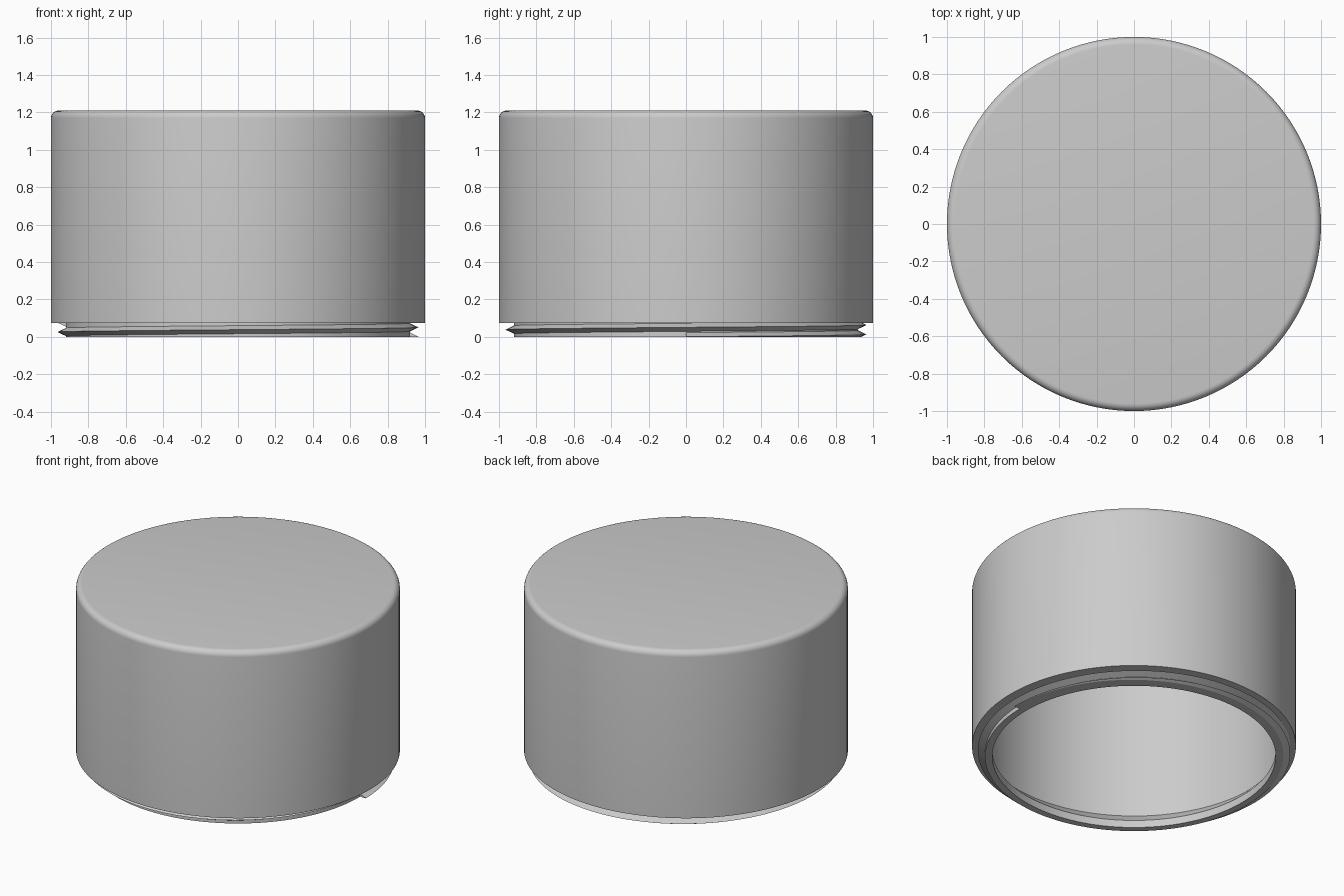
import bpy, bmesh, math
from mathutils import Vector

cube = bpy.data.objects.get("Cube")
if cube:
    bpy.data.objects.remove(cube, do_unlink=True)

SEGMENTS = 128

grey = bpy.data.materials.new("light_grey")
grey.use_nodes = True
grey.diffuse_color = (0.6, 0.6, 0.6, 1)
grey.node_tree.nodes["Principled BSDF"].inputs["Base Color"].default_value = (0.6, 0.6, 0.6, 1)


def finish(bm, name):
    bmesh.ops.recalc_face_normals(bm, faces=bm.faces)
    mesh = bpy.data.meshes.new(name)
    bm.to_mesh(mesh)
    bm.free()
    mesh.materials.append(grey)
    obj = bpy.data.objects.new(name, mesh)
    bpy.context.collection.objects.link(obj)
    bpy.ops.object.select_all(action='DESELECT')
    obj.select_set(True)
    bpy.context.view_layer.objects.active = obj
    bpy.ops.object.shade_smooth_by_angle(angle=math.radians(25))
    return obj


def lathe(name, profile):
    """Spin a radius/height profile that starts and ends on the axis."""
    bm = bmesh.new()
    verts = [bm.verts.new((r, 0, z)) for r, z in profile]
    edges = [bm.edges.new(pair) for pair in zip(verts, verts[1:])]
    bmesh.ops.spin(bm, geom=verts + edges, cent=(0, 0, 0), axis=(0, 0, 1),
                   angle=math.tau, steps=SEGMENTS)
    bmesh.ops.remove_doubles(bm, verts=bm.verts, dist=1e-5)
    return finish(bm, name)


# Hollow cap: ceiling, inner wall, sloped lip, threaded neck, shoulder, outer wall, rim
neck = 0.073
fillet = 0.04
top = 1.21
rim = [(1 - fillet + fillet * math.cos(a), top - fillet + fillet * math.sin(a))
       for a in (math.pi / 2 * i / 6 for i in range(7))]
lathe("cap_body", [(0, 1.16), (0.95, 1.16), (0.95, 0.125), (0.875, 0.05), (0.875, 0),
                   (0.92, 0), (0.92, neck), (1, neck)] + rim + [(0, top)])

# Screw thread: a triangular ridge climbing the neck for one and a half turns
pitch, turns = 0.05, 1.5
bm = bmesh.new()
rings = []
for i in range(int(turns * SEGMENTS) + 1):
    angle = math.tau * i / SEGMENTS
    height = pitch * i / SEGMENTS + 0.001
    section = [(0.915, -0.024), (0.965, 0), (0.915, 0.024)]
    rings.append([bm.verts.new((r * math.cos(angle), r * math.sin(angle), height + dz))
                  for r, dz in section])
for a, b in zip(rings, rings[1:]):
    for j in range(3):
        k = (j + 1) % 3
        bm.faces.new((a[j], a[k], b[k], b[j]))
bm.faces.new(rings[0])
bm.faces.new(rings[-1])
bmesh.ops.recalc_face_normals(bm, faces=bm.faces)

# Trim the start of the thread flat with the base
cut = bmesh.ops.bisect_plane(bm, geom=bm.verts[:] + bm.edges[:] + bm.faces[:],
                             plane_co=Vector((0, 0, 0)), plane_no=Vector((0, 0, 1)),
                             clear_inner=True)
cut_edges = [e for e in cut["geom_cut"] if isinstance(e, bmesh.types.BMEdge)]
bmesh.ops.triangle_fill(bm, edges=cut_edges, use_beauty=True)
finish(bm, "screw_thread")
